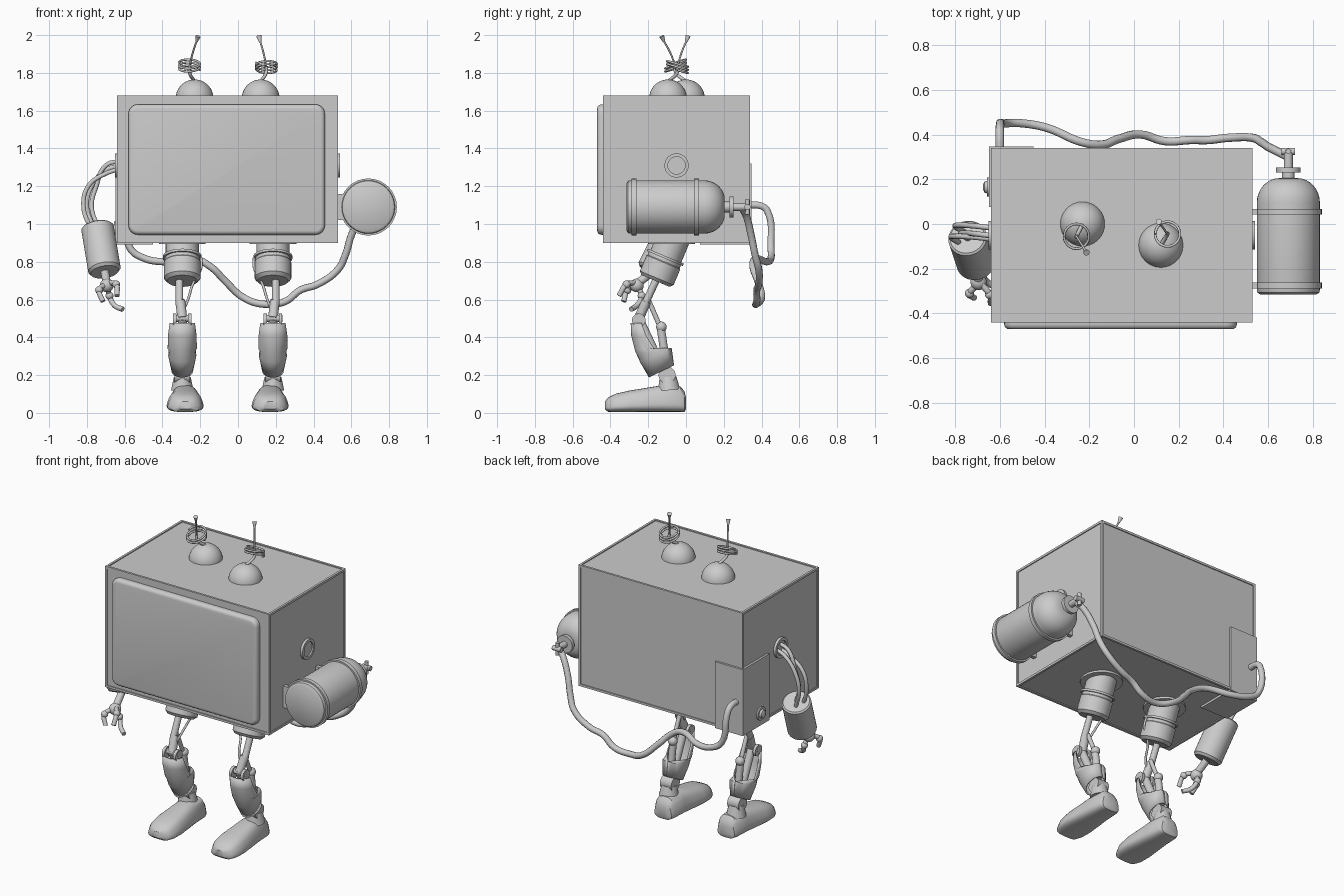
import bpy, bmesh, math
from math import sin, cos, pi, radians
from mathutils import Vector

if "Cube" in bpy.data.objects:
    bpy.data.objects.remove(bpy.data.objects["Cube"])

grey = bpy.data.materials.new("plain_grey")
grey.use_nodes = True
grey.diffuse_color = (0.6, 0.6, 0.6, 1)
grey.node_tree.nodes["Principled BSDF"].inputs["Base Color"].default_value = (0.6, 0.6, 0.6, 1)
made = []


def finish(name, bm):
    bmesh.ops.recalc_face_normals(bm, faces=bm.faces)
    me = bpy.data.meshes.new(name)
    bm.to_mesh(me)
    bm.free()
    me.materials.append(grey)
    ob = bpy.data.objects.new(name, me)
    bpy.context.collection.objects.link(ob)
    made.append(ob)
    return ob


def box(name, lo, hi):
    lo, hi = Vector(lo), Vector(hi)
    bm = bmesh.new()
    bmesh.ops.create_cube(bm, size=1)
    for v in bm.verts:
        v.co = (lo + hi) / 2 + v.co * (hi - lo)
    return finish(name, bm)


def loft(name, rows, closed=True, caps=True):
    bm = bmesh.new()
    rings = [[bm.verts.new(p) for p in row] for row in rows]
    n = len(rings[0])
    for a, b in zip(rings, rings[1:]):
        for i in range(n if closed else n - 1):
            j = (i + 1) % n
            bm.faces.new((a[i], a[j], b[j], b[i]))
    if caps:
        bm.faces.new(rings[0])
        bm.faces.new(rings[-1])
    return finish(name, bm)


def turned(name, start, axis, profile, n=32, caps=True):
    """Revolve (radius, height) pairs around an axis."""
    start, axis = Vector(start), Vector(axis).normalized()
    u = axis.orthogonal().normalized()
    w = axis.cross(u)
    rows = [[start + axis * h + (u * cos(2 * pi * i / n) + w * sin(2 * pi * i / n)) * r
             for i in range(n)] for r, h in profile]
    return loft(name, rows, True, caps)


def rod(name, a, b, r, r2=None, n=20):
    d = Vector(b) - Vector(a)
    return turned(name, a, d, [(r, 0), (r if r2 is None else r2, d.length)], n)


def collar(name, centre, axis, inner, outer, depth):
    h = depth / 2
    loop = [(inner, -h), (outer, -h), (outer, h), (inner, h), (inner, -h)]
    return turned(name, centre, axis, loop, caps=False)


def ball(name, centre, r):
    bm = bmesh.new()
    bmesh.ops.create_uvsphere(bm, u_segments=32, v_segments=18, radius=r)
    bmesh.ops.translate(bm, verts=bm.verts, vec=centre)
    return finish(name, bm)


def tube(name, points, r):
    cu = bpy.data.curves.new(name, "CURVE")
    cu.dimensions = "3D"
    cu.bevel_depth = r
    cu.bevel_resolution = 3
    cu.resolution_u = 6
    cu.use_fill_caps = True
    sp = cu.splines.new("BEZIER")
    sp.bezier_points.add(len(points) - 1)
    for bp, p in zip(sp.bezier_points, points):
        bp.co = p
        bp.handle_left_type = bp.handle_right_type = "AUTO"
    cu.materials.append(grey)
    ob = bpy.data.objects.new(name, cu)
    bpy.context.collection.objects.link(ob)


# Cabinet body with raised edge bars
LO, HI, T = (-0.64, -0.44, 0.90), (0.53, 0.34, 1.68), 0.014
box("cabinet_body", [c + 0.006 for c in LO], [c - 0.006 for c in HI])
for ax in range(3):
    b, c = [k for k in range(3) if k != ax]
    for sb in (0, 1):
        for sc in (0, 1):
            lo, hi = list(LO), list(HI)
            for k, s in ((b, sb), (c, sc)):
                if s:
                    lo[k] = HI[k] - T
                else:
                    hi[k] = LO[k] + T
            box("edge_bar", lo, hi)

# Rounded front screen
bm = bmesh.new()
bmesh.ops.create_cube(bm, size=1)
for v in bm.verts:
    v.co = Vector((-0.06, -0.445, 1.288)) + v.co * Vector((1.04, 0.05, 0.69))
sides = [e for e in bm.edges if abs(e.verts[0].co.y - e.verts[1].co.y) > 0.01]
bmesh.ops.bevel(bm, geom=sides, offset=0.05, segments=6, profile=0.5, affect="EDGES")
rim = [e for e in bm.edges if all(v.co.y < -0.46 for v in e.verts)]
bmesh.ops.bevel(bm, geom=rim, offset=0.022, segments=4, profile=0.5, affect="EDGES")
finish("screen", bm)

# Corner service panel with knob
box("service_panel", (-0.648, 0.075, 0.892), (-0.45, 0.347, 1.32))
turned("panel_knob", (-0.645, 0.165, 0.97), (-1, 0, 0),
       [(0.042, 0), (0.042, 0.012), (0.028, 0.012), (0.024, 0.024), (0.01, 0.03)])

# Side ports
for x, s in ((0.525, 1), (-0.635, -1)):
    collar("port_ring", (x, -0.05, 1.31), (s, 0, 0), 0.046, 0.064, 0.03)
    rod("port_plug", (x, -0.05, 1.31), (x + s * 0.006, -0.05, 1.31), 0.05)

# Domes with coiled antennas
for dome, coil, tip in (
        ((-0.23, 0, 1.665), (-0.257, -0.055, 1.835), (-0.22, -0.115, 1.965)),
        ((0.12, -0.095, 1.665), (0.15, -0.045, 1.835), (0.118, 0, 1.965))):
    ball("dome", dome, 0.1)
    d, c, t = Vector(dome), Vector(coil), Vector(tip)
    lean = 0.35 if t.y < c.y else -0.35
    tube("antenna_stem", [d + Vector((0, 0, 0.09)), c - Vector((0, 0, 0.03)), c], 0.009)
    turns = []
    for i in range(31):
        a = 2 * pi * i / 12
        turns.append(c + Vector((0.055 * cos(a), 0.055 * sin(a),
                                 lean * 0.055 * sin(a) + 0.02 * (i / 15 - 1))))
    tube("antenna_coil", turns, 0.006)
    tube("antenna_wire", [c, c.lerp(t, 0.5) + Vector((0, 0, 0.01)), t], 0.005)
    rod("antenna_tip", t - Vector((0, 0, 0.002)), t + (t - c).normalized() * 0.033, 0.006, 0.014, 12)

# Gas tank, straps and valve
TX, TZ = 0.69, 1.09
body = [(0.125, 0), (0.138, 0.008), (0.141, 0.02), (0.141, 0.41)]
body += [(0.04 + 0.101 * cos(a), 0.41 + 0.11 * sin(a)) for a in [pi / 2 * i / 8 for i in range(1, 9)]]
turned("tank", (TX, -0.315, TZ), (0, 1, 0), body, 40)
for y in (-0.275, 0.055):
    collar("tank_strap", (TX, y, TZ), (0, 1, 0), 0.138, 0.151, 0.025)
    box("strap_bracket", (0.52, y - 0.0125, 1.02), (0.553, y + 0.0125, 1.16))
turned("tank_valve", (TX, 0.2, TZ), (0, 1, 0),
       [(0.028, 0), (0.028, 0.03), (0.055, 0.03), (0.055, 0.052), (0.02, 0.052), (0.02, 0.13)])
rod("valve_handle", (TX - 0.03, 0.325, TZ), (TX + 0.03, 0.325, TZ), 0.016)
rod("valve_crossbar", (TX, 0.325, TZ - 0.04), (TX, 0.325, TZ + 0.04), 0.012)

# Hanging hose from valve to service panel
tube("hose", [(0.69, 0.30, 1.08), (0.65, 0.32, 1.04), (0.60, 0.345, 0.94), (0.57, 0.365, 0.84),
              (0.53, 0.385, 0.76), (0.42, 0.385, 0.68), (0.33, 0.375, 0.65), (0.25, 0.375, 0.59),
              (0.14, 0.37, 0.575), (0.03, 0.40, 0.61), (-0.07, 0.38, 0.70), (-0.14, 0.355, 0.77),
              (-0.23, 0.365, 0.815), (-0.39, 0.43, 0.80), (-0.5, 0.45, 0.82), (-0.57, 0.45, 0.87),
              (-0.60, 0.43, 1.07), (-0.60, 0.4, 1.095), (-0.60, 0.33, 1.1)], 0.019)

# Arm cables, forearm and clawed hand
for dx, dy in ((0, 0.02), (0.025, -0.015), (-0.018, -0.03)):
    tube("arm_cable", [(-0.62, -0.04 + dy, 1.31 + dx), (-0.70, -0.03 + dy, 1.285 + dx),
                       (-0.775 + dx, -0.025 + dy, 1.2), (-0.80 + dx, -0.03 + dy, 1.09),
                       (-0.76 + dx, -0.055 + dy, 0.97)], 0.012)
top, low = Vector((-0.745, -0.06, 0.985)), Vector((-0.705, -0.18, 0.745))
turned("forearm", top, low - top, [(0.078, 0), (0.087, 0.008), (0.087, 0.255), (0.075, 0.27)])
rod("wrist", low, (-0.695, -0.25, 0.69), 0.022)
ball("palm", (-0.695, -0.26, 0.675), 0.036)
for path in (((-0.70, -0.27, 0.68), (-0.735, -0.31, 0.65), (-0.715, -0.33, 0.59)),
             ((-0.69, -0.26, 0.67), (-0.68, -0.235, 0.62), (-0.655, -0.26, 0.57), (-0.61, -0.29, 0.548)),
             ((-0.68, -0.27, 0.69), (-0.645, -0.315, 0.68), (-0.64, -0.355, 0.62))):
    tube("finger", path, 0.014)
    ball("knuckle", path[1], 0.021)

# Legs, mirrored about the middle of the cabinet
for s in (-1, 1):
    def P(dx, y, z):
        return Vector((-0.055 + s * (0.24 + dx), y, z))

    # Thigh
    rod("hip_plate", P(0, -0.075, 0.893), P(0, -0.075, 0.906), 0.125)
    hip, knee = P(0, -0.06, 0.94), P(0, -0.25, 0.50)
    turned("thigh", hip, P(0, -0.165, 0.69) - hip,
           [(0.088, 0), (0.088, 0.12), (0.103, 0.12), (0.103, 0.133), (0.092, 0.133),
            (0.092, 0.15), (0.097, 0.155), (0.097, 0.245), (0.08, 0.262)])
    rod("upper_rod", P(0.015, -0.155, 0.71), P(0.015, -0.22, 0.57), 0.02)
    rod("lower_rod", P(0.01, -0.21, 0.59), knee, 0.026)
    tube("thigh_wire", [P(-0.1, -0.12, 0.82), P(-0.1, -0.14, 0.77), P(-0.055, -0.16, 0.68),
                        P(-0.03, -0.21, 0.60), P(0, -0.23, 0.53)], 0.007)

    # Knee
    rod("knee_pin", knee + Vector((-0.05, 0, 0)), knee + Vector((0.05, 0, 0)), 0.018)
    for dx in (-0.04, 0.04):
        rod("knee_disc", knee + Vector((dx - 0.009, 0, -0.01)), knee + Vector((dx + 0.009, 0, -0.01)), 0.036)
    rod("shin_core", knee, P(0, -0.11, 0.2), 0.024)
    rod("calf_rod", P(0, -0.20, 0.60), P(0, -0.13, 0.44), 0.013)
    rod("calf_piston", P(0, -0.135, 0.46), P(0, -0.105, 0.26), 0.022)
    ball("calf_joint", P(0, -0.13, 0.455), 0.028)

    # Open-backed shin shell: height, front, back, half width, opening angle, tilt
    rows = []
    for z, f, b, w, arc, k in ((0.475, -0.288, -0.19, 0.062, 95, 0), (0.41, -0.285, -0.15, 0.071, 95, 0),
                               (0.33, -0.265, -0.105, 0.073, 100, 0.1), (0.27, -0.238, -0.08, 0.07, 179, 0.45),
                               (0.19, -0.192, -0.068, 0.052, 179, 0.5)):
        row = []
        for i in range(25):
            a = radians(arc) * (i / 12 - 1)
            y = (f + b) / 2 - (b - f) / 2 * cos(a)
            row.append(P(w * sin(a), y, z + k * (y - f)))
        rows.append(row)
    shin = loft("shin_shell", rows, False, False)
    mod = shin.modifiers.new("thickness", "SOLIDIFY")
    mod.thickness = 0.01
    mod.offset = 0

    # Ankle and shoe
    rod("ankle_pin", P(-0.04, -0.1, 0.2), P(0.04, -0.1, 0.2), 0.045)
    rod("ankle_post", P(0, -0.095, 0.19), P(0, -0.09, 0.12), 0.045, 0.06)
    rows = []
    for y, w, h in ((0, 0.04, 0.08), (-0.008, 0.065, 0.115), (-0.03, 0.078, 0.14), (-0.13, 0.085, 0.146),
                    (-0.2, 0.094, 0.134), (-0.3, 0.105, 0.118), (-0.37, 0.1, 0.102),
                    (-0.412, 0.078, 0.082), (-0.43, 0.04, 0.06)):
        row = []
        for i in range(24):
            a = 2 * pi * i / 24
            cx, cz = [math.copysign(abs(q) ** 0.65, q) for q in (cos(a), sin(a))]
            z0 = 0.02 if y in (0, -0.43) else 0.005
            row.append(P(-0.015 + w * cx * (0.88 - 0.18 * cz), y, z0 + (h - z0) * (cz + 1) / 2))
        rows.append(row)
    loft("shoe", rows)

bpy.ops.object.select_all(action="DESELECT")
for ob in made:
    ob.select_set(True)
bpy.context.view_layer.objects.active = made[0]
bpy.ops.object.shade_smooth_by_angle(angle=radians(35))
